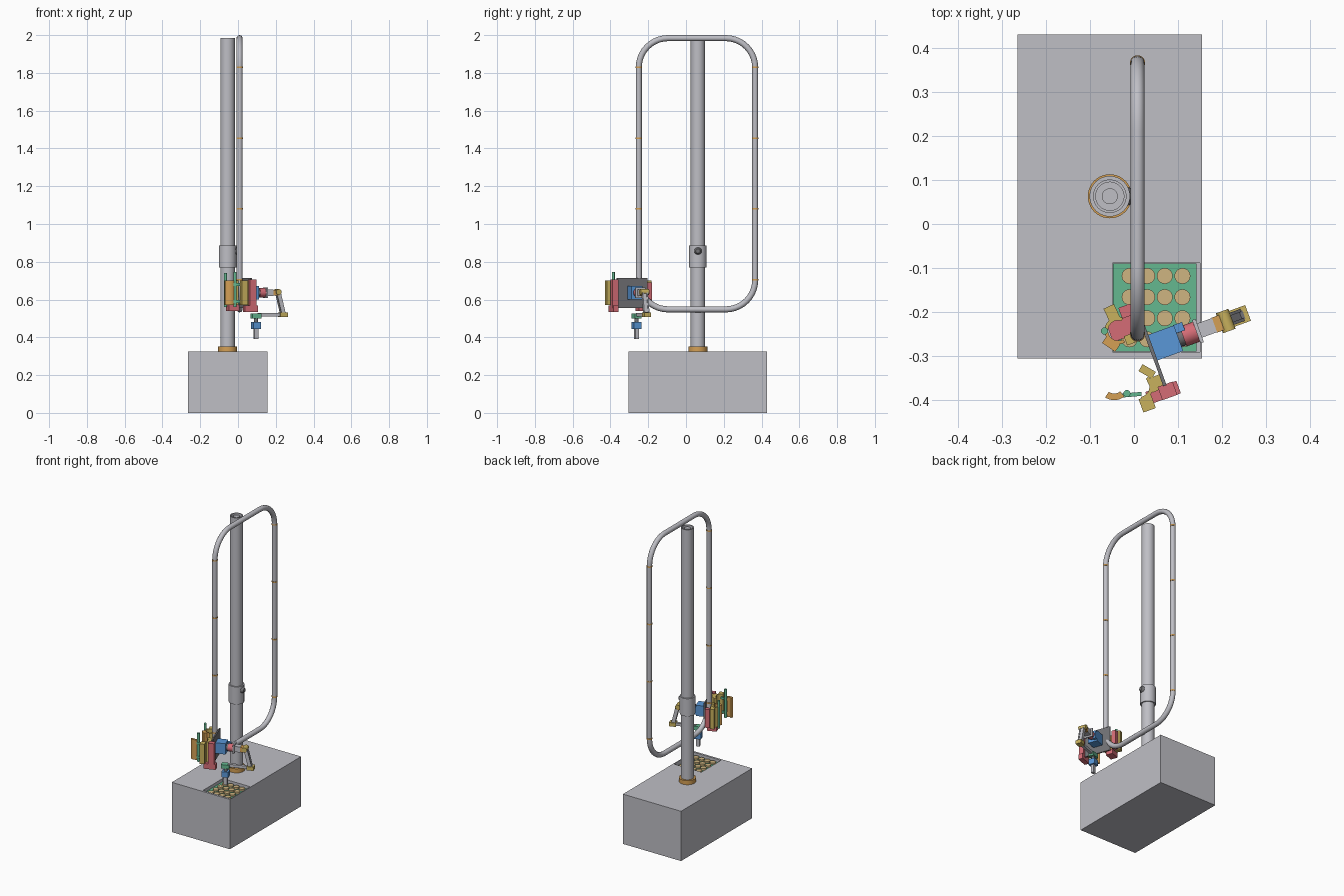
import bpy, bmesh, math
from mathutils import Matrix, Vector

cube = bpy.data.objects.get("Cube")
if cube:
    bpy.data.objects.remove(cube, do_unlink=True)


def material(name, rgb):
    m = bpy.data.materials.new(name)
    m.use_nodes = True
    m.diffuse_color = (*rgb, 1)
    m.node_tree.nodes["Principled BSDF"].inputs["Base Color"].default_value = (*rgb, 1)
    return m


grey = material("light grey", (0.52, 0.52, 0.56))
dark = material("dark grey", (0.17, 0.17, 0.18))
blue = material("blue", (0.1, 0.31, 0.68))
red = material("red", (0.66, 0.15, 0.18))
gold = material("gold", (0.58, 0.44, 0.11))
orange = material("orange", (0.66, 0.35, 0.09))
green = material("green", (0.13, 0.48, 0.28))
tan = material("tan", (0.62, 0.46, 0.22))

WORLD = Matrix.Identity(4)


def finish(name, bm, mat, frame=WORLD, smooth=False):
    bmesh.ops.recalc_face_normals(bm, faces=bm.faces)
    me = bpy.data.meshes.new(name)
    bm.to_mesh(me)
    bm.free()
    me.transform(frame)
    me.materials.append(mat)
    ob = bpy.data.objects.new(name, me)
    bpy.context.collection.objects.link(ob)
    if smooth:
        bpy.ops.object.select_all(action="DESELECT")
        ob.select_set(True)
        bpy.context.view_layer.objects.active = ob
        bpy.ops.object.shade_smooth_by_angle(angle=math.radians(35))
    return ob


def box(name, center, size, mat, frame=WORLD, turn=0, tilt=0):
    bm = bmesh.new()
    bmesh.ops.create_cube(bm, size=1)
    place = (Matrix.Translation(center) @ Matrix.Rotation(math.radians(turn), 4, "Z")
             @ Matrix.Rotation(math.radians(tilt), 4, "Y") @ Matrix.Diagonal((*size, 1)))
    bm.transform(place)
    return finish(name, bm, mat, frame)


def rod(name, start, end, r, mat, frame=WORLD, r2=None, sides=24):
    a, b = Vector(start), Vector(end)
    bm = bmesh.new()
    bmesh.ops.create_cone(bm, cap_ends=True, segments=sides, radius1=r,
                          radius2=r if r2 is None else r2, depth=(b - a).length)
    turn = (b - a).to_track_quat("Z", "Y").to_matrix().to_4x4()
    bm.transform(Matrix.Translation((a + b) / 2) @ turn)
    return finish(name, bm, mat, frame, True)


def lathe(name, profile, center, mat):
    bm = bmesh.new()
    vs = [bm.verts.new((r, 0, z)) for r, z in profile]
    es = [bm.edges.new(p) for p in zip(vs, vs[1:])]
    bmesh.ops.spin(bm, geom=vs + es, cent=(0, 0, 0), axis=(0, 0, 1),
                   angle=math.tau, steps=40)
    bmesh.ops.remove_doubles(bm, verts=bm.verts, dist=1e-5)
    return finish(name, bm, mat, Matrix.Translation(center), True)


def arc_jaw(name, center, r_in, r_out, a0, a1, z0, z1, mat):
    # curved shell standing upright
    angles = [math.radians(a0 + (a1 - a0) * i / 12) for i in range(13)]
    ring = [(r_out * math.cos(a), r_out * math.sin(a)) for a in angles]
    ring += [(r_in * math.cos(a), r_in * math.sin(a)) for a in reversed(angles)]
    bm = bmesh.new()
    face = bm.faces.new([bm.verts.new((center[0] + x, center[1] + y, z0)) for x, y in ring])
    up = bmesh.ops.extrude_face_region(bm, geom=[face])["geom"]
    bmesh.ops.translate(bm, vec=(0, 0, z1 - z0),
                        verts=[v for v in up if isinstance(v, bmesh.types.BMVert)])
    return finish(name, bm, mat, smooth=True)


# base block with a shallow pocket
base = box("base_block", (-0.055, 0.0625, 0.1625), (0.42, 0.735, 0.325), grey)
cutter = box("pocket_cutter", (0.0505, -0.19, 0.345), (0.199, 0.202, 0.1), grey)
cutter.hide_render = True
cutter.hide_viewport = True
cut = base.modifiers.new("pocket", "BOOLEAN")
cut.operation, cut.solver, cut.object = "DIFFERENCE", "EXACT", cutter

# tray with a grid of round pots
box("tray", (0.047, -0.19, 0.3), (0.19, 0.2, 0.01), green)
for i in range(4):
    for j in range(4):
        x, y = -0.01 + 0.04 * i, -0.118 - 0.048 * j
        rod("tray_pot", (x, y, 0.3), (x, y, 0.316), 0.018, tan)

# post, collar, sleeve and locking knob
px, py = -0.055, 0.063
lathe("post", [(0, 0.32), (0.038, 0.32), (0.038, 1.985), (0.032, 1.985), (0.032, 1.965),
               (0.018, 1.965), (0.018, 1.98), (0, 1.98)], (px, py, 0), grey)
lathe("post_collar", [(0.036, 0.32), (0.05, 0.32), (0.05, 0.352), (0.036, 0.352)],
      (px, py, 0), orange)
lathe("post_sleeve", [(0.037, 0.77), (0.046, 0.77), (0.046, 0.885), (0.037, 0.885)],
      (px, py, 0), grey)
rod("sleeve_knob", (px + 0.04, py, 0.857), (px + 0.058, py, 0.857), 0.022, dark, r2=0.012)
box("knob_tab", (-0.008, py, 0.857), (0.02, 0.016, 0.014), grey)

# closed loop of tube
y0, y1, z0, z1, bend, tx = -0.25, 0.366, 0.548, 1.984, 0.155, 0.008
path = []
for k, (cy, cz) in enumerate([(y1 - bend, z1 - bend), (y0 + bend, z1 - bend),
                              (y0 + bend, z0 + bend), (y1 - bend, z0 + bend)]):
    for s in range(11):
        a = math.radians(90 * k + 9 * s)
        path.append((tx, cy + bend * math.cos(a), cz + bend * math.sin(a)))
curve = bpy.data.curves.new("loop_tube", "CURVE")
curve.dimensions = "3D"
curve.bevel_depth, curve.bevel_resolution = 0.016, 4
spline = curve.splines.new("POLY")
spline.points.add(len(path) - 1)
for p, co in zip(spline.points, path):
    p.co = (*co, 1)
spline.use_cyclic_u = True
curve.materials.append(grey)
tube = bpy.data.objects.new("loop_tube", curve)
bpy.context.collection.objects.link(tube)
bpy.ops.object.select_all(action="DESELECT")
tube.select_set(True)
bpy.context.view_layer.objects.active = tube
bpy.ops.object.convert(target="MESH")
for y in (y0, y1):
    for k in range(4):
        z = 0.705 + 0.375 * k
        rod("tube_joint", (tx, y, z - 0.004), (tx, y, z + 0.004), 0.0172, orange)

# carriage plate and drive box, in the arm's own frame
arm = Matrix.Translation((0.072, -0.27, 0)) @ Matrix.Rotation(math.radians(20), 4, "Z")
box("carriage_plate", (-0.035, -0.004, 0.635), (0.008, 0.174, 0.16), dark, arm)
box("shoulder_box", (0, 0, 0.636), (0.062, 0.062, 0.07), blue, arm)
box("shoulder_tab", (0.04, 0.022, 0.636), (0.022, 0.02, 0.05), blue, arm)
rod("shoulder_shaft", (0.03, 0, 0.636), (0.045, 0, 0.636), 0.02, dark, arm)
rod("shoulder_motor", (0.042, 0, 0.636), (0.075, 0, 0.636), 0.024, red, arm)
box("shoulder_flange", (0.078, 0, 0.636), (0.008, 0.056, 0.056), grey, arm)
box("upper_arm", (0.098, 0, 0.636), (0.04, 0.034, 0.036), grey, arm)
box("elbow_block", (0.134, 0, 0.636), (0.036, 0.036, 0.03), orange, arm)
rod("elbow_pin", (0.145, -0.024, 0.64), (0.145, 0.024, 0.64), 0.015, gold, arm)

# folded forearm
for side in (-1, 1):
    box("forearm_link", (0.162, 0.011 * side, 0.582), (0.022, 0.007, 0.13), grey, arm, tilt=-14)
box("forearm_web", (0.162, 0, 0.582), (0.014, 0.02, 0.12), grey, arm, tilt=-14)
box("wrist_elbow", (0.178, 0, 0.52), (0.042, 0.038, 0.024), gold, arm)
box("wrist_elbow_recess", (0.178, 0, 0.531), (0.022, 0.02, 0.006), dark, arm)
box("lower_arm", (0.1, 0, 0.52), (0.125, 0.018, 0.018), grey, arm)
box("wrist_mount", (0.024, 0, 0.513), (0.05, 0.036, 0.025), green, arm)
rod("wrist_shaft", (0.024, 0, 0.48), (0.024, 0, 0.505), 0.011, dark, arm)
box("wrist_box", (0.024, 0, 0.463), (0.042, 0.042, 0.036), blue, arm)
box("tool_tip", (0.024, 0, 0.42), (0.022, 0.018, 0.055), grey, arm)

# clamp beside the tube
c = (-0.036, -0.242)
for n, (a0, a1, mat) in enumerate([(70, 180, gold), (180, 300, orange)]):
    arc_jaw("near_clamp_jaw", c, 0.023, 0.031, a0, a1, 0.57, 0.7, mat)
box("near_clamp_gold_pad", (-0.05, -0.203, 0.635), (0.035, 0.026, 0.13), gold, turn=-65)
box("near_clamp_orange_pad", (-0.052, -0.272, 0.635), (0.036, 0.02, 0.13), orange, turn=-35)
box("near_clamp_finger", (-0.01, -0.262, 0.635), (0.02, 0.022, 0.13), gold, turn=20)
rod("near_clamp_pin", (-0.067, -0.243, 0.56), (-0.067, -0.243, 0.74), 0.008, green)
box("near_clamp_motor", (-0.018, -0.198, 0.63), (0.028, 0.026, 0.12), red, turn=20)
box("near_clamp_foot", (-0.027, -0.237, 0.555), (0.06, 0.045, 0.03), red, turn=20)

# open clamp at the front end of the plate
box("front_clamp_motor", (0.076, -0.379, 0.63), (0.036, 0.032, 0.15), red, turn=20)
box("front_clamp_foot", (0.066, -0.383, 0.552), (0.075, 0.03, 0.034), red, turn=20)
box("front_clamp_gold_pad", (0.03, -0.408, 0.635), (0.03, 0.032, 0.13), gold, turn=20)
box("front_clamp_gold_body", (0.05, -0.362, 0.635), (0.032, 0.032, 0.13), gold, turn=25)
box("front_clamp_gold_tip", (0.03, -0.335, 0.635), (0.035, 0.018, 0.13), gold, turn=-30)
arc_jaw("front_clamp_arc", (0.012, -0.37), 0.023, 0.031, -80, 50, 0.57, 0.7, gold)
arc_jaw("front_clamp_orange_jaw", (-0.045, -0.364), 0.021, 0.036, 235, 310, 0.57, 0.7, orange)
rod("front_clamp_pin", (-0.016, -0.385, 0.56), (-0.016, -0.385, 0.745), 0.008, green)
for z in (0.59, 0.68):
    box("front_clamp_hinge", (-0.008, -0.388, z), (0.05, 0.009, 0.014), green, turn=5)
